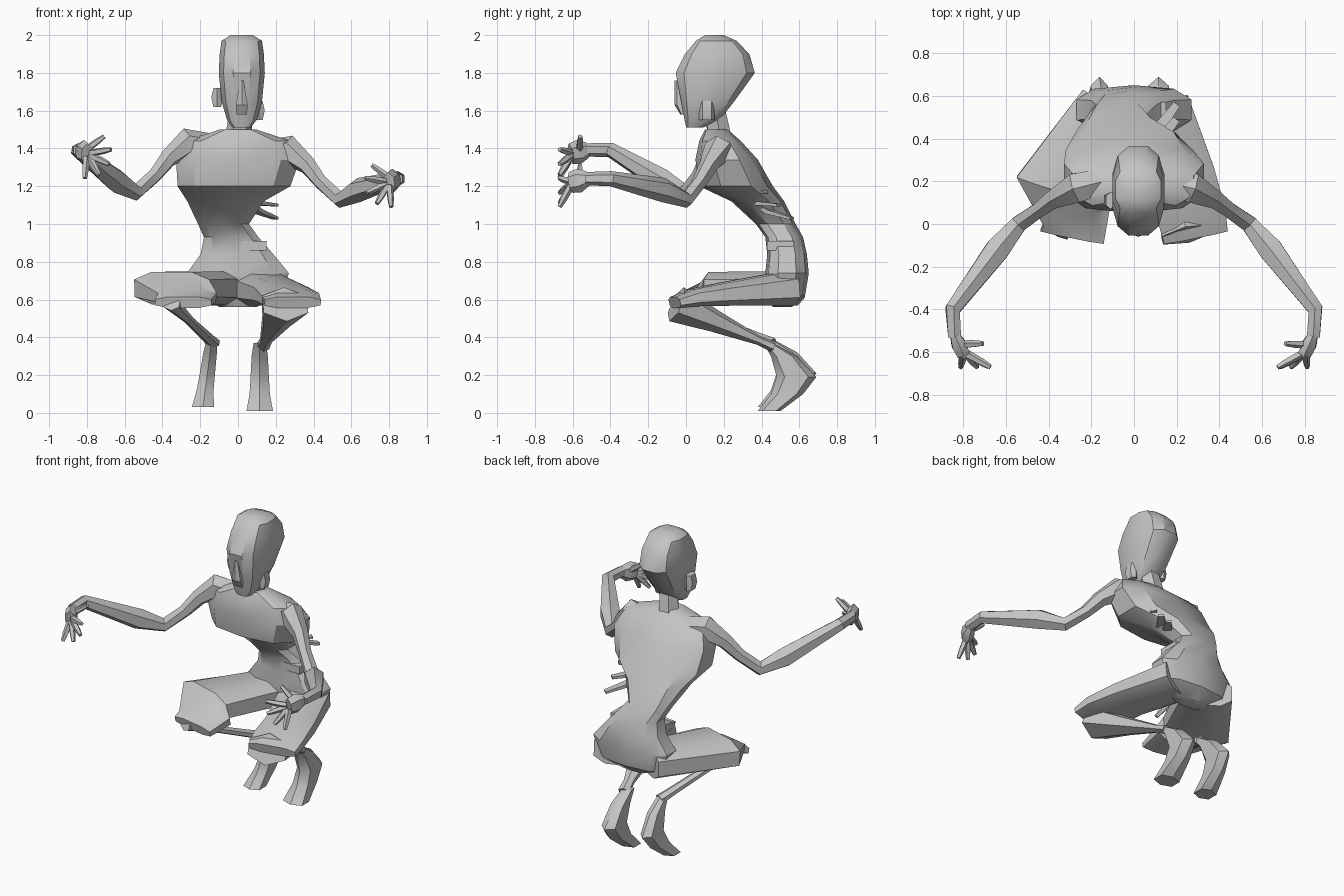
import bpy, bmesh, math
from mathutils import Vector

if "Cube" in bpy.data.objects:
    bpy.data.objects.remove(bpy.data.objects["Cube"], do_unlink=True)

shade = 0.55
grey = bpy.data.materials.new("plain_grey")
grey.use_nodes = True
grey.diffuse_color = (shade, shade, shade, 1)
principled = grey.node_tree.nodes["Principled BSDF"]
principled.inputs["Base Color"].default_value = grey.diffuse_color

UP = Vector((0, 0, 1))
ACROSS = Vector((1, 0, 0))
DEPTH = Vector((0, 1, 0))


def skin(name, rings):
    """Bridge rings of equal size into a closed, partly smooth mesh."""
    bm = bmesh.new()
    loops = [[bm.verts.new(point) for point in ring] for ring in rings]
    count = len(loops[0])
    for lower, upper in zip(loops, loops[1:]):
        for i in range(count):
            j = (i + 1) % count
            bm.faces.new((lower[i], lower[j], upper[j], upper[i]))
    bm.faces.new(loops[0])
    bm.faces.new(loops[-1])
    bmesh.ops.recalc_face_normals(bm, faces=bm.faces)
    mesh = bpy.data.meshes.new(name)
    bm.to_mesh(mesh)
    bm.free()
    mesh.materials.append(grey)
    mesh.polygons.foreach_set("use_smooth", [True] * len(mesh.polygons))
    mesh.set_sharp_from_angle(angle=math.radians(32))
    bpy.context.collection.objects.link(bpy.data.objects.new(name, mesh))


def oval(centre, side, rise, sides, square):
    """A ring that grows boxier as square falls below one."""
    ring = []
    for i in range(sides):
        turn = math.tau * (i + 0.5) / sides
        c, s = math.cos(turn), math.sin(turn)
        c = math.copysign(abs(c) ** square, c)
        s = math.copysign(abs(s) ** square, s)
        ring.append(centre + side * c + rise * s)
    return ring


def stack(name, lean, rows, sides=6, square=0.75):
    """Level slices given as height, half width, front and back."""
    rings = []
    for z, width, front, back in rows:
        centre = Vector((lean(z), (front + back) / 2, z))
        rings.append(oval(centre, ACROSS * width, DEPTH * (back - front) / 2, sides, square))
    skin(name, rings)


def limb(name, joints, widths, flatness=1.0, taper=1.0, sides=6, square=1.0):
    """A tube along joints; flatness is height over width, tapering to the end."""
    joints = [Vector(joint) for joint in joints]
    last = len(joints) - 1
    rings = []
    for i, (joint, width) in enumerate(zip(joints, widths)):
        along = (joints[min(i + 1, last)] - joints[max(i - 1, 0)]).normalized()
        side = along.cross(UP).normalized()
        height = width * flatness * taper ** (i / last)
        rings.append(oval(joint, side * width, side.cross(along) * height, sides, square))
    skin(name, rings)


# Torso bending forward, pulled to its right between the waist and ribs
def torso_lean(z):
    return -0.09 * math.exp(-((z - 1.05) * 8) ** 2)


stack("torso", torso_lean, [
    (.56, .1, .46, .56),
    (.62, .24, .43, .63),
    (.74, .28, .42, .65),
    (.84, .2, .43, .64),
    (.93, .15, .42, .62),
    (1, .14, .37, .58),
    (1.12, .21, .24, .52),
    (1.2, .31, .07, .46),
    (1.34, .34, .05, .38),
    (1.44, .29, .07, .29),
    (1.5, .1, .1, .22)], sides=10)

# Neck and tall head, wide at the back of the skull
limb("neck", [(0, .18, 1.45), (.02, .15, 1.62)], [.07, .06])
stack("head", lambda z: .02, [
    (1.51, .05, 0, .09),
    (1.55, .08, -.01, .18),
    (1.65, .11, -.03, .26),
    (1.8, .125, -.06, .37),
    (1.9, .12, -.01, .34),
    (1.97, .11, .05, .27),
    (2, .06, .1, .2)], sides=12, square=0.75)
stack("nose", lambda z: .02, [
    (1.58, .03, -.03, 0), (1.63, .035, -.06, 0), (1.76, .01, -.06, 0)])
for label, x, height in (("right", -.11, 1.67), ("left", .11, 1.6)):
    stack(label + "_ear", lambda z: x, [
        (height + step, .035 - abs(step) / 4, .07, .15) for step in (-.05, 0, .05)])


def arm(label, side, raised):
    """Shoulder to fingertips; raised lifts the forearm towards the hand."""
    def place(x, y, z):
        return Vector((side * x, y, z + raised * max(min(-y, .4), .1)))

    joints = [(.14, .2, 1.37), (.27, .17, 1.39), (.37, .12, 1.31), (.44, .07, 1.22),
              (.54, 0, 1.13), (.64, -.12, 1.18), (.85, -.4, 1.24), (.84, -.53, 1.24)]
    limb(label + "_arm", [place(*joint) for joint in joints],
         [.07, .08, .05, .04, .045, .065, .04, .035])

    # Palm and a fan of five fingers turned inwards
    wrist, palm = place(.84, -.52, 1.24), place(.8, -.61, 1.22)
    limb(label + "_palm", [wrist, (wrist + palm) / 2, palm], [.025, .04, .035], flatness=1.6)
    for finger in range(5):
        turn = math.radians(45 - 35 * finger)
        spread = Vector((-side * math.cos(turn), 0, math.sin(turn)))
        root = palm + spread * .02
        tip = palm + spread * .13 - DEPTH * .06
        if finger == 0:
            root = (wrist + palm) / 2
            tip.y = palm.y + .05
        limb(f"{label}_finger_{finger + 1}", [root, root.lerp(tip, .6), tip],
             [.02, .018, .012], sides=5)


arm("left", 1, 0)
arm("right", -1, .38)


def leg(label, side, thigh, thigh_width, shin_x, shin_width, foot_x, bulk, lift):
    """Wide thigh to a flat knee, shin folded back, foot hanging down."""
    hip = Vector((side * .11, .55, .66))
    bend = Vector((side * .27, .04, .61))
    knee = Vector((side * .29, -.06, .585))
    limb(label + "_thigh", [hip, thigh, bend, knee], [.16, thigh_width, .17, .16],
         flatness=0.6, taper=0.33, sides=8, square=0.7)
    ankle = Vector((side * .13, .46, .35 + lift))
    start = Vector((side * shin_x, -.05, .575))
    limb(label + "_shin", [start, start.lerp(ankle, .4), start.lerp(ankle, .85), ankle],
         [shin_width, shin_width * .6, .035, .04], flatness=0.7)
    stack(label + "_foot", lambda z: side * foot_x - lift * 2 * (.3 - z) / .3, [
        (z + lift, width * bulk, front, back) for z, width, front, back in (
            (.37, .03, .41, .46),
            (.3, .04, .45, .59),
            (.19, .045, .48, .69),
            (.1, .05, .45, .62),
            (.01, .065, .38, .5))])


leg("right", -1, Vector((-.35, .16, .66)), .22, .35, .05, .15, 1, .02)
leg("left", 1, Vector((.23, .22, .63)), .16, .25, .14, .115, 1.2, 0)

# Waist stub and torn strips fanning out on the left flank
stack("waist_stub", lambda z: .08, [(.86, .1, .4, .6), (.91, .1, .4, .6)], sides=4, square=1)
for i in range(4):
    root = Vector((.02, .2 + .04 * i, 1.2 - .02 * i))
    tip = root + Vector((.18, .15 + .03 * i, .04 - .05 * i))
    bend = (root + tip) / 2 - UP * .02
    limb(f"flank_strip_{i + 1}", [root, bend, tip], [.03, .04, .025], flatness=0.4, sides=4)
